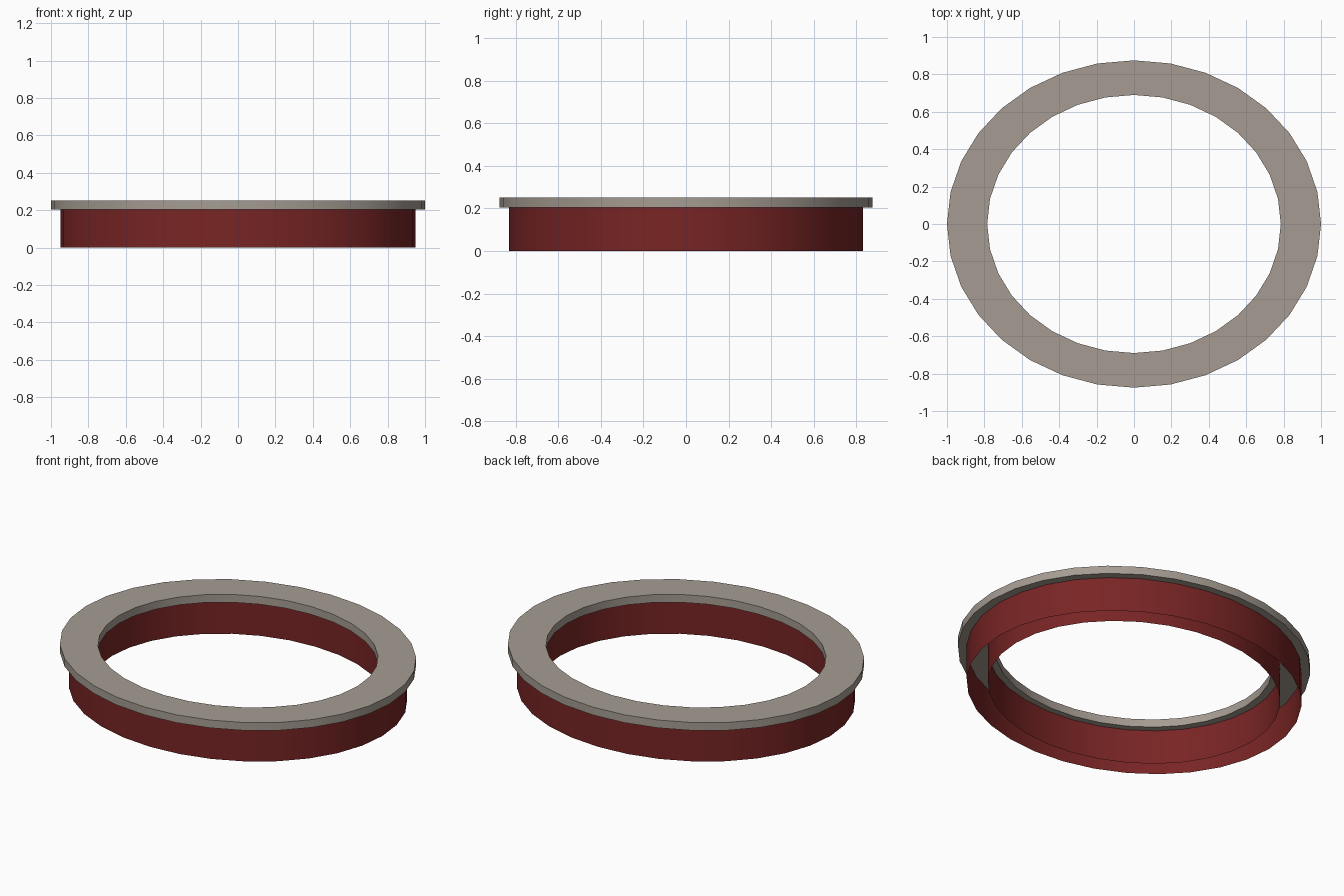
import bpy, bmesh, math

if "Cube" in bpy.data.objects:
    bpy.data.objects.remove(bpy.data.objects["Cube"])

SIDES = 32
ASPECT = 0.875  # oval: y radius / x radius


def material(name, rgb):
    m = bpy.data.materials.new(name)
    m.diffuse_color = (*rgb, 1)
    m.use_nodes = True
    m.node_tree.nodes["Principled BSDF"].inputs["Base Color"].default_value = m.diffuse_color
    return m


def oval(bm, r, ry, z):
    return [bm.verts.new((r * math.cos(2 * math.pi * i / SIDES),
                          ry * math.sin(2 * math.pi * i / SIDES), z))
            for i in range(SIDES)]


def bridge(bm, a, b):
    for i in range(SIDES):
        j = (i + 1) % SIDES
        bm.faces.new((a[i], a[j], b[j], b[i]))


def sweep(name, profile, closed, mat):
    """Sweep an (x radius, y radius, z) profile around the oval."""
    bm = bmesh.new()
    loops = [oval(bm, *p) for p in profile]
    pairs = list(zip(loops, loops[1:]))
    if closed:
        pairs.append((loops[-1], loops[0]))
    for a, b in pairs:
        bridge(bm, a, b)
    me = bpy.data.meshes.new(name)
    bm.to_mesh(me)
    bm.free()
    me.materials.append(mat)
    ob = bpy.data.objects.new(name, me)
    bpy.context.collection.objects.link(ob)
    bpy.context.view_layer.objects.active = ob
    ob.select_set(True)
    bpy.ops.object.shade_smooth_by_angle(angle=math.radians(30))
    ob.select_set(False)
    return ob


stone = material("warm grey stone", (0.38, 0.335, 0.29))
red = material("dark red", (0.19, 0.018, 0.018))

Z0, Z1 = 0.205, 0.252

# Flat coping ring on top
sweep("coping_ring",
      [(1.0, 0.875, Z0), (1.0, 0.875, Z1), (0.785, 0.69, Z1), (0.785, 0.69, Z0)],
      True, stone)

# Outer and inner walls, hollow and open at the bottom
sweep("outer_wall", [(0.95, 0.95 * ASPECT, 0), (0.95, 0.95 * ASPECT, Z0)], False, red)
sweep("inner_wall", [(0.83, 0.83 * ASPECT, Z0), (0.83, 0.83 * ASPECT, 0)], False, red)
